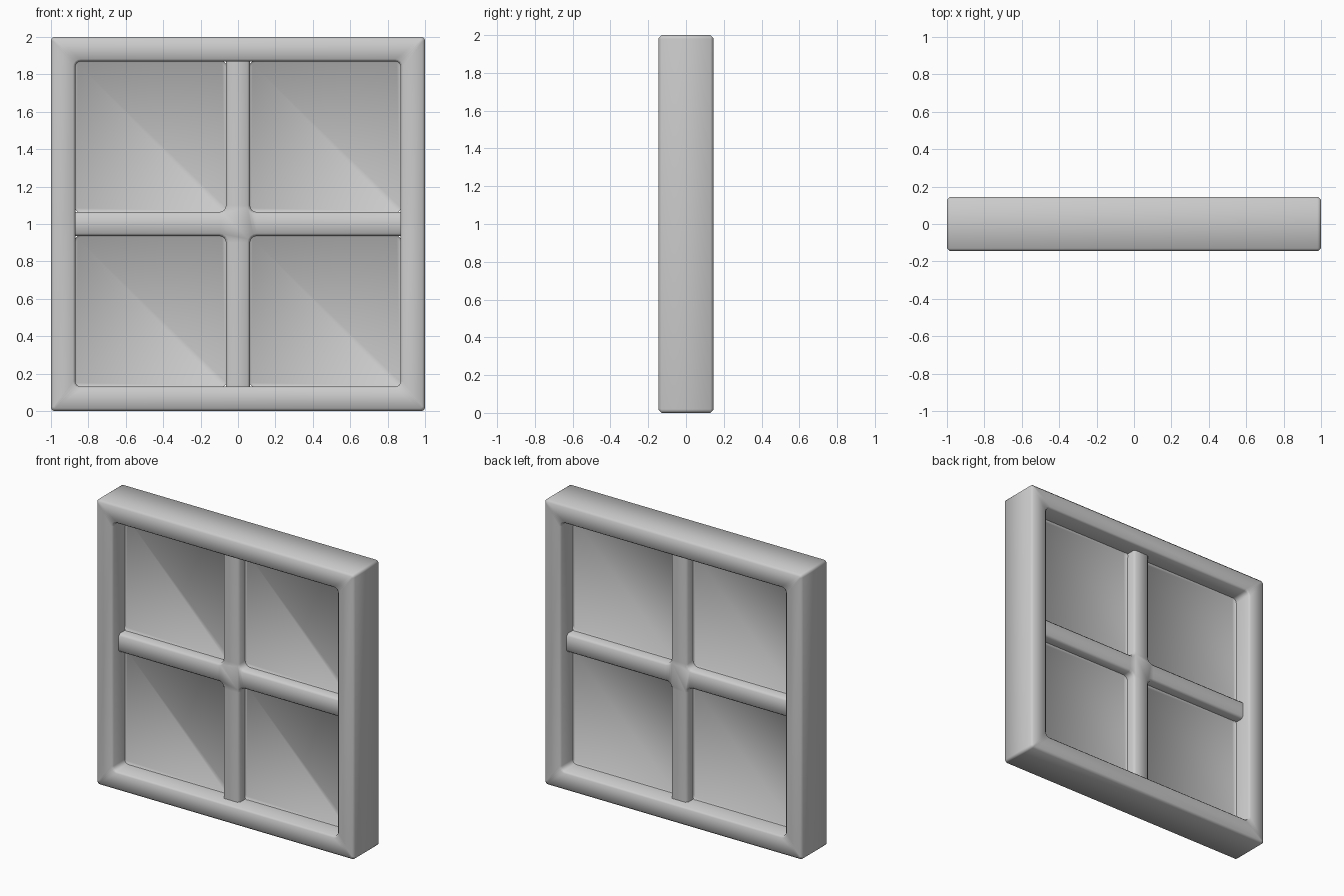
import bpy, bmesh, math

cube = bpy.data.objects.get("Cube")
if cube:
    bpy.data.objects.remove(cube, do_unlink=True)

grey = bpy.data.materials.new("light grey")
grey.use_nodes = True
grey.diffuse_color = (0.6, 0.6, 0.6, 1)
grey.node_tree.nodes["Principled BSDF"].inputs["Base Color"].default_value = grey.diffuse_color

STEPS = 4      # segments per rounded corner
MID = 1.0      # height of the window centre


def arc(cx, cz, r, start, sweep):
    return [(cx + r * math.cos(start + sweep * i / STEPS),
             cz + r * math.sin(start + sweep * i / STEPS)) for i in range(STEPS + 1)]


def turn(points, quarter):
    a = quarter * math.pi / 2
    c, s = round(math.cos(a)), round(math.sin(a))
    return [(c * x - s * z, s * x + c * z) for x, z in points]


def rounded_square(half, r):
    corner = arc(half - r, half - r, r, 0, math.pi / 2)
    return [p for q in range(4) for p in turn(corner, q)]


def cross(w, length, centre):
    # one inner corner with its fillet, repeated four times
    fillet = arc(centre, centre, centre - w, -math.pi / 2, -math.pi / 2)
    quarter = [(length, w)] + fillet + [(w, length)]
    return [p for q in range(4) for p in turn(quarter, q)]


def ring(bm, outline, y, cx=0, cz=MID):
    return [bm.verts.new((cx + x, y, cz + z)) for x, z in outline]


def bridge(bm, a, b):
    n = len(a)
    for i in range(n):
        bm.faces.new((a[i], a[(i + 1) % n], b[(i + 1) % n], b[i]))


def finish(name, bm, angle):
    bmesh.ops.recalc_face_normals(bm, faces=bm.faces)
    mesh = bpy.data.meshes.new(name)
    bm.to_mesh(mesh)
    bm.free()
    mesh.materials.append(grey)
    obj = bpy.data.objects.new(name, mesh)
    bpy.context.collection.objects.link(obj)
    bpy.ops.object.select_all(action="DESELECT")
    obj.select_set(True)
    bpy.context.view_layer.objects.active = obj
    bpy.ops.object.shade_smooth_by_angle(angle=math.radians(angle))


# Outer frame: a chamfered section swept round the square
D = 0.145
half_section = [(0.87, 0.03, D - 0.012), (0.882, 0.04, D),
                (0.985, 0.01, D), (1.0, 0.02, D - 0.015)]
section = [(h, r, -y) for h, r, y in half_section]
section += [(h, r, y) for h, r, y in reversed(half_section)]
bm = bmesh.new()
rings = [ring(bm, rounded_square(h, r), y) for h, r, y in section]
for i in range(len(rings)):
    bridge(bm, rings[i - 1], rings[i])
finish("window_frame", bm, 60)

# Crossing glazing bars with chamfered edges and filleted junction
bm = bmesh.new()
W, B, FILLET = 0.064, 0.08, 0.1
rings = [ring(bm, cross(w, 0.89, FILLET), y)
         for w, y in [(W - 0.014, -B), (W, 0.014 - B), (W, B - 0.014), (W - 0.014, B)]]
for a, b in zip(rings, rings[1:]):
    bridge(bm, a, b)
n = STEPS + 3
for cap in (rings[0], rings[-1]):
    bm.faces.new([v for q in range(4) for v in cap[q * n + 1:q * n + n - 1]])
    for q in range(4):
        k = (q + 1) * n
        bm.faces.new((cap[k - 2], cap[k - 1], cap[k % (4 * n)], cap[(k + 1) % (4 * n)]))
finish("glazing_bars", bm, 60)

# Four panes, each with a small coved rim on both sides
HALF = (0.87 - W) / 2
OFF = (0.87 + W) / 2
for side, sx in (("left", 1), ("right", -1)):
    for level, sz in (("upper", 1), ("lower", -1)):
        bm = bmesh.new()
        rings = [ring(bm, rounded_square(HALF + g, 0.03 + g), y, sx * OFF, MID + sz * OFF)
                 for g, y in [(-0.006, -0.006), (0.004, -0.016), (0.004, 0.016), (-0.006, 0.006)]]
        for a, b in zip(rings, rings[1:]):
            bridge(bm, a, b)
        bm.faces.new(rings[0])
        bm.faces.new(rings[-1])
        finish(f"{level}_{side}_pane", bm, 60)
